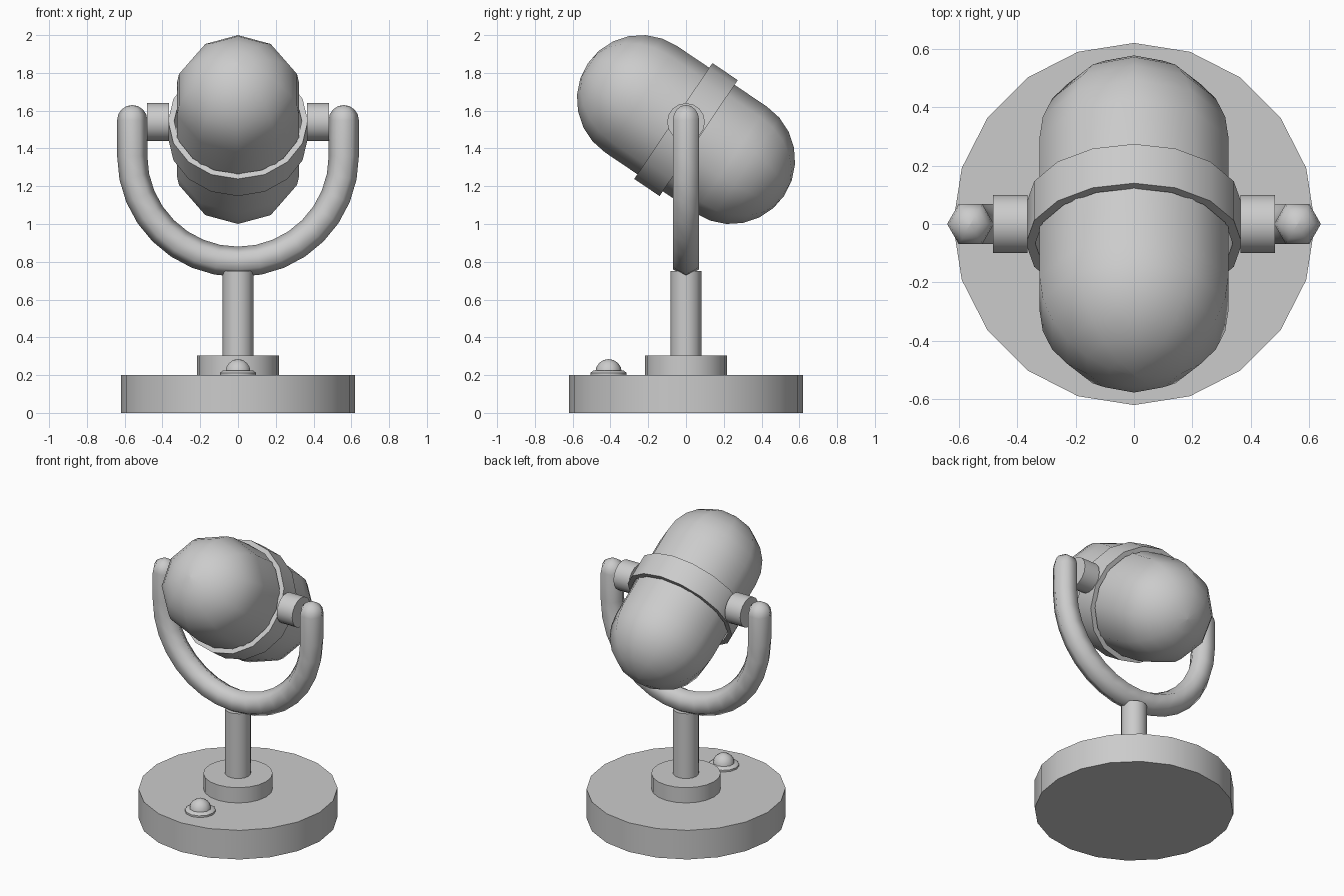
import bpy, bmesh
from math import sin, cos, pi, radians
from mathutils import Vector, Matrix

if "Cube" in bpy.data.objects:
    bpy.data.objects.remove(bpy.data.objects["Cube"])


def finish(bm, name, angle, matrix=Matrix()):
    bmesh.ops.remove_doubles(bm, verts=bm.verts, dist=1e-5)
    bmesh.ops.recalc_face_normals(bm, faces=bm.faces)
    me = bpy.data.meshes.new(name)
    bm.to_mesh(me)
    bm.free()
    me.shade_smooth()
    me.set_sharp_from_angle(angle=radians(angle))
    ob = bpy.data.objects.new(name, me)
    ob.matrix_world = matrix
    bpy.context.collection.objects.link(ob)
    return ob


def skin(bm, rings, closed=False):
    """Bridge rings of points; cap the ends unless the loop is closed."""
    rows = [[bm.verts.new(p) for p in ring] for ring in rings]
    n = len(rows[0])
    pairs = list(zip(rows, rows[1:]))
    if closed:
        pairs.append((rows[-1], rows[0]))
    for a, b in pairs:
        for i in range(n):
            j = (i + 1) % n
            bm.faces.new((a[i], a[j], b[j], b[i]))
    if not closed:
        bm.faces.new(rows[0])
        bm.faces.new(rows[-1])


def lathe(name, profile, sides, matrix=Matrix(), closed=False, angle=40):
    bm = bmesh.new()
    rings = [[(r * cos(pi / 2 + 2 * pi * i / sides), r * sin(pi / 2 + 2 * pi * i / sides), z)
              for i in range(sides)] for r, z in profile]
    skin(bm, rings, closed)
    return finish(bm, name, angle, matrix)


def drum(name, r, z0, z1, sides, matrix=Matrix()):
    return lathe(name, [(r, z0), (r, z1)], sides, matrix)


# Base, collar and stem
drum("base", 0.62, 0, 0.2, 20)
drum("collar", 0.216, 0.19, 0.305, 20)
drum("stem", 0.081, 0.29, 0.75, 16)

# Button with rim
at_button = Matrix.Translation((0, -0.41, 0))
lathe("button_rim", [(0.096, 0.195), (0.096, 0.212), (0.08, 0.224)], 12, at_button)
lathe("button", [(0.07, 0.2)] + [(max(0.07 * cos(a), 0.0005), 0.215 + 0.07 * sin(a))
      for a in (0, pi / 8, pi / 4, 3 * pi / 8, pi / 2)], 10, at_button)

# U-shaped yoke: hexagonal tube with domed ends, swept in the xz plane
R, TUBE, ARC_Z, TOP_Z = 0.56, 0.08, 1.36, 1.55
steps = [pi / 2 * k / 4 for k in range(5)]
path = [(Vector((R, 0, TOP_Z + TUBE * sin(a))), 0, max(TUBE * cos(a), 0.0005))
        for a in reversed(steps)]
path += [(Vector((R * cos(a), 0, ARC_Z - R * sin(a))), a, TUBE)
         for a in (pi * k / 16 for k in range(17))]
path += [(Vector((-R, 0, TOP_Z + TUBE * sin(a))), pi, max(TUBE * cos(a), 0.0005))
         for a in steps]
rings = []
for centre, a, r in path:
    out = Vector((cos(a), 0, -sin(a)))
    rings.append([centre + out * r * cos(pi * k / 3) + Vector((0, r * sin(pi * k / 3), 0))
                  for k in range(6)])
bm = bmesh.new()
skin(bm, rings)
finish(bm, "yoke", 80)

# Tilted capsule head
tilt = Matrix.Translation((0, 0, 1.5)) @ Matrix.Rotation(radians(56), 4, 'X')
HR, HL = 0.34, 0.287
dome = [(max(HR * cos(a), 0.0005), HL + HR * sin(a)) for a in (pi / 2 * k / 6 for k in range(7))]
lathe("head", [(r, -z) for r, z in reversed(dome)] + dome, 10, tilt)

# Band around the head
lathe("band", [(0.37, -0.081), (0.37, 0.081), (0.338, 0.081), (0.338, -0.081)], 16,
      tilt, closed=True)

# Pivots joining the band to the yoke
for side, label in ((1, "right"), (-1, "left")):
    drum("pivot_" + label, 0.1, 0.365, 0.482, 16,
         Matrix.Translation((0, 0, 1.54)) @ Matrix.Rotation(side * pi / 2, 4, 'Y'))
